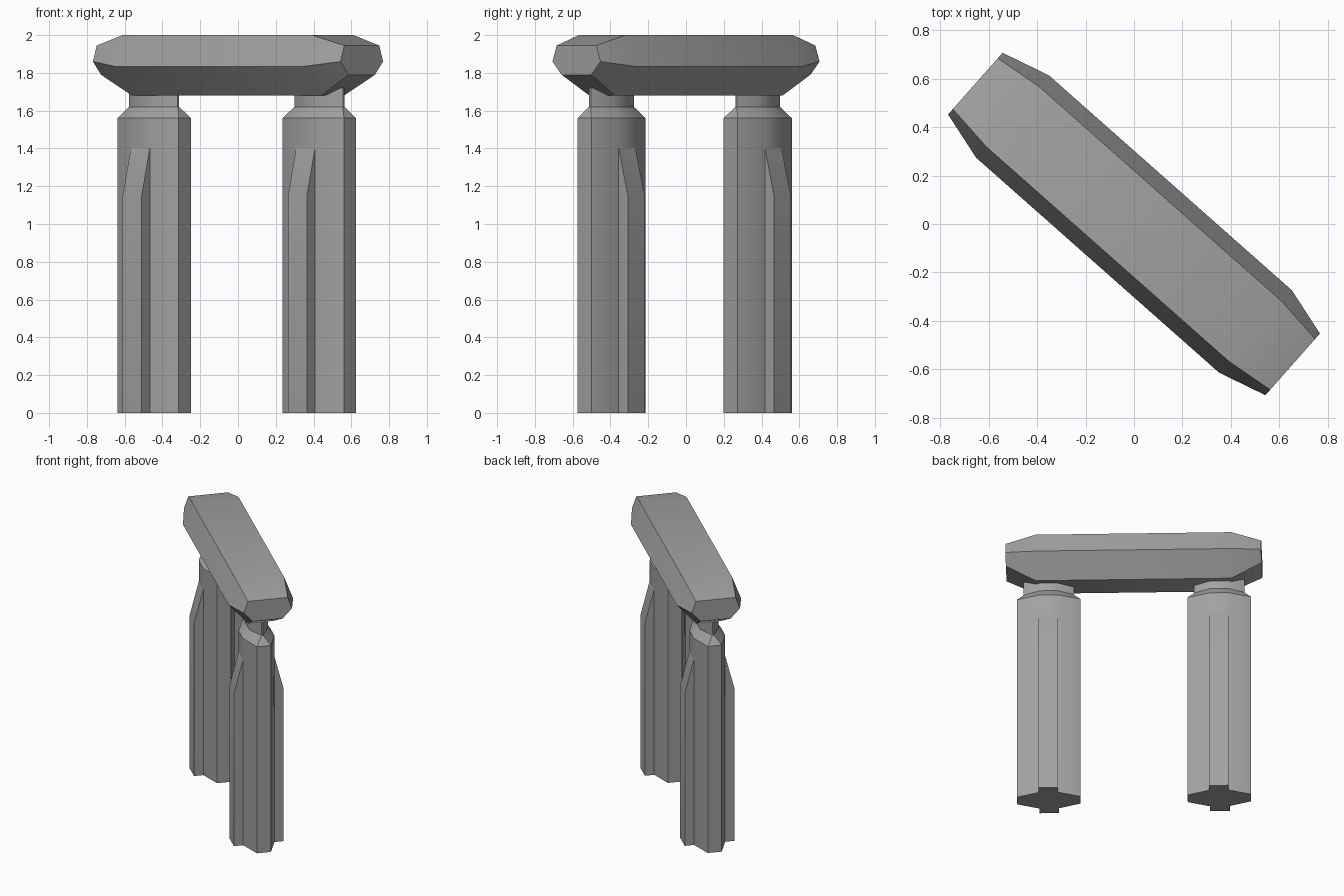
import bpy
import bmesh
from math import radians
from mathutils import Matrix, Vector

cube = bpy.data.objects.get("Cube")
if cube:
    bpy.data.objects.remove(cube, do_unlink=True)

# One plain stone colour
stone = bpy.data.materials.new("grey stone")
stone.use_nodes = True
GREY = (0.36, 0.36, 0.36, 1)
stone.diffuse_color = GREY
stone.node_tree.nodes["Principled BSDF"].inputs["Base Color"].default_value = GREY

# The gate stands diagonally
TURN = Matrix.Rotation(radians(-41.5), 4, "Z")


def loft(name, rings, offset=(0, 0, 0)):
    """Skin a closed solid through rings of points."""
    bm = bmesh.new()
    loops = [[bm.verts.new(TURN @ (Vector(p) + Vector(offset))) for p in ring]
             for ring in rings]
    n = len(loops[0])
    for a, b in zip(loops, loops[1:]):
        for i in range(n):
            j = (i + 1) % n
            bm.faces.new((a[i], a[j], b[j], b[i]))
    bm.faces.new(loops[0])
    bm.faces.new(loops[-1])
    bmesh.ops.recalc_face_normals(bm, faces=bm.faces)
    mesh = bpy.data.meshes.new(name)
    bm.to_mesh(mesh)
    bm.free()
    mesh.materials.append(stone)
    obj = bpy.data.objects.new(name, mesh)
    bpy.context.collection.objects.link(obj)
    bpy.ops.object.select_all(action="DESELECT")
    obj.select_set(True)
    bpy.context.view_layer.objects.active = obj
    bpy.ops.object.shade_smooth_by_angle(angle=radians(30))
    return obj


# Lintel: hexagonal section as (half width, height), tapering at both ends
def hexagon(u, section):
    right = [(u, w, z) for w, z in section]
    return right + [(u, -w, z) for w, z in reversed(section)]


body = [(0.165, 2.0), (0.227, 1.835), (0.09, 1.68)]
tip = [(0.14, 1.945), (0.17, 1.86), (0.105, 1.79)]
loft("lintel", [hexagon(-0.875, tip), hexagon(-0.67, body),
                hexagon(0.67, body), hexagon(0.875, tip)])


# Pillar: elongated octagon drawn in to a slim neck
def octagon(z, end, side):
    half = [(end[0], end[1], z), (side[0], side[1], z),
            (-side[0], side[1], z), (-end[0], end[1], z)]
    return half + [(x, -y, z) for x, y, z in reversed(half)]


SHAFT = ((0.217, 0.049), (0.067, 0.11))
NECK = ((0.172, 0.006), (0.06, 0.065))
FIN = [(0.108, 0), (0.175, 0), (0.175, 1.15), (0.108, 1.41)]

for label, sx in (("left", 1), ("right", -1)):
    place = (sx * 0.584, -0.01, 0)
    loft(label + "_pillar", [octagon(0, *SHAFT), octagon(1.56, *SHAFT),
                             octagon(1.62, *NECK), octagon(1.72, *NECK)], place)
    # Buttress fins on both broad sides
    for side, sy in (("front", -1), ("back", 1)):
        loft(f"{label}_{side}_fin",
             [[(u, sy * v, z) for v, z in FIN] for u in (-0.067, 0.067)], place)
